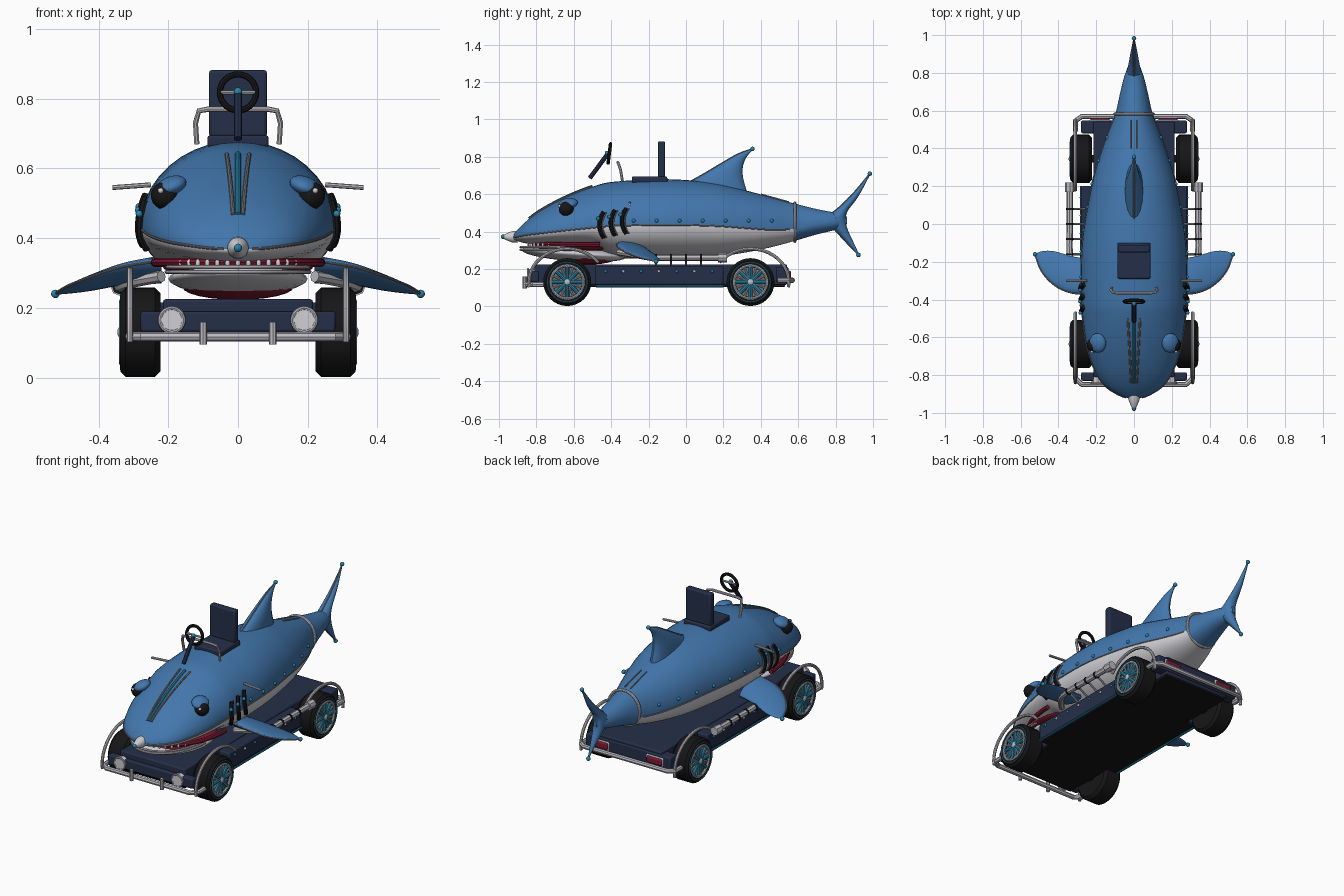
import bpy, bmesh, math
from mathutils import Vector
from math import sin, cos, pi

if "Cube" in bpy.data.objects:
    bpy.data.objects.remove(bpy.data.objects["Cube"])


def material(name, *rgb):
    m = bpy.data.materials.new(name)
    m.use_nodes = True
    m.diffuse_color = (*rgb, 1)
    m.node_tree.nodes["Principled BSDF"].inputs["Base Color"].default_value = (*rgb, 1)
    return m


BLUE = material("ocean blue", .055, .185, .42)
PALE = material("belly grey", .62, .62, .66)
CHROME = material("chrome grey", .5, .5, .54)
TRIM = material("trim grey", .2, .2, .21)
NAVY = material("navy", .018, .028, .065)
BLACK = material("black", .008, .008, .009)
CYAN = material("cyan", .02, .24, .4)
RED = material("dark red", .2, .01, .03)


def finish(name, *mats):
    ob = bpy.context.object
    ob.name = name
    ob.data.materials.clear()
    for m in mats:
        ob.data.materials.append(m)
    bpy.ops.object.shade_smooth_by_angle(angle=math.radians(40))
    return ob


def activate(ob):
    bpy.context.collection.objects.link(ob)
    bpy.ops.object.select_all(action='DESELECT')
    ob.select_set(True)
    bpy.context.view_layer.objects.active = ob


def resample(rows, steps):
    """Smooth interpolation through rows of numbers."""
    out = []
    for i in range(len(rows) - 1):
        a, b, c, d = (rows[min(max(i + k, 0), len(rows) - 1)] for k in (-1, 0, 1, 2))
        for s in range(steps):
            t = s / steps
            out.append([q + t / 2 * (r - p + t * (2*p - 5*q + 4*r - u + t * (3*(q - r) + u - p)))
                        for p, q, r, u in zip(a, b, c, d)])
    return out + [list(rows[-1])]


def loft(name, rings, *mats, rule=None):
    bm = bmesh.new()
    vs = [[bm.verts.new(p) for p in ring] for ring in rings]
    n = len(vs[0])
    for a, b in zip(vs, vs[1:]):
        for i in range(n):
            bm.faces.new((a[i], a[(i + 1) % n], b[(i + 1) % n], b[i])).material_index = rule(a[i].co, i) if rule else 0
    bm.faces.new(vs[0])
    bm.faces.new(vs[-1])
    bmesh.ops.recalc_face_normals(bm, faces=bm.faces)
    me = bpy.data.meshes.new(name)
    bm.to_mesh(me)
    bm.free()
    activate(bpy.data.objects.new(name, me))
    idx = [p.material_index for p in me.polygons]
    ob = finish(name, *mats)
    me.polygons.foreach_set("material_index", idx)
    return ob


def tube(name, pts, r, mat, smooth=0):
    pts = resample(pts, smooth) if smooth else pts
    cu = bpy.data.curves.new(name, 'CURVE')
    cu.dimensions, cu.bevel_depth, cu.bevel_resolution, cu.use_fill_caps = '3D', r, 2, True
    sp = cu.splines.new('POLY')
    sp.points.add(len(pts) - 1)
    for p, co in zip(sp.points, pts):
        p.co = (*co, 1)
    activate(bpy.data.objects.new(name, cu))
    bpy.ops.object.convert(target='MESH')
    return finish(name, mat)


def ball(name, loc, size, mat, rot=(0, 0, 0)):
    bpy.ops.mesh.primitive_uv_sphere_add(segments=20, ring_count=12, radius=1, location=loc, rotation=rot)
    bpy.context.object.scale = size if isinstance(size, tuple) else (size,) * 3
    return finish(name, mat)


def box(name, lo, hi, mat, bevel=.008):
    bpy.ops.mesh.primitive_cube_add(size=1, location=[(a + b) / 2 for a, b in zip(lo, hi)])
    ob = bpy.context.object
    ob.scale = [b - a for a, b in zip(lo, hi)]
    bpy.ops.object.transform_apply(location=False, rotation=False)
    mod = ob.modifiers.new("bevel", 'BEVEL')
    mod.width, mod.segments = bevel, 2
    return finish(name, mat)


def ring(name, loc, r, thick, mat, rot):
    bpy.ops.mesh.primitive_torus_add(location=loc, rotation=rot, major_radius=r, minor_radius=thick,
                                     major_segments=32, minor_segments=8)
    return finish(name, mat)


# Body: stations of y, half width, top, colour line, bottom
BODY = resample([(-.925, .01, .38, .37, .362), (-.91, .07, .40, .37, .352), (-.86, .15, .45, .38, .338),
                 (-.78, .205, .51, .39, .33), (-.65, .25, .58, .405, .325), (-.5, .272, .64, .42, .31),
                 (-.38, .28, .667, .43, .262), (-.1, .275, .68, .435, .255), (.15, .235, .66, .43, .265),
                 (.3, .2, .625, .42, .285), (.45, .15, .585, .41, .315), (.58, .1, .55, .415, .35),
                 (.7, .072, .52, .44, .385), (.8, .045, .5, .45, .41), (.86, .01, .48, .45, .44)], 5)


def skin(row, a, out=0):
    y, w, top, mid, bot = row
    h = top - mid if sin(a) > 0 else mid - bot
    return Vector(((w + out) * cos(a), y, mid + (h + out) * sin(a)))


def station(y):
    for a, b in zip(BODY, BODY[1:]):
        if a[0] <= y <= b[0]:
            t = (y - a[0]) / (b[0] - a[0])
            return [p + (q - p) * t for p, q in zip(a, b)]


def skin_at(y, z, out=0):
    row = station(y)
    h = row[2] - row[3] if z > row[3] else row[3] - row[4]
    return skin(row, math.asin(max(-1, min(1, (z - row[3]) / h))), out)


def mirror(p, s):
    return Vector((p[0] * s, p[1], p[2]))


N = 40
loft("body", [[skin(r, 2 * pi * i / N) for i in range(N)] for r in BODY], BLUE, PALE,
     rule=lambda co, i: int(i >= N // 2 and co.y < .575))
loft("nose_cone", [[(r * cos(pi * i / 8), y, .372 + r * sin(pi * i / 8)) for i in range(16)]
                   for y, r in ((-.9, .032), (-.93, .03), (-.96, .018), (-.975, .01))], PALE)
ball("nose_tip", (0, -.978, .372), .012, CYAN)
tail_band = ring("tail_band", (0, .582, .45), .103, .008, PALE, (pi / 2, 0, 0))

# Fins: lens sections running from root to tip
def fin(name, sections, normal):
    rows, rings = resample(sections, 6), []
    for r in rows:
        lead, trail = Vector(r[:3]), Vector(r[3:6])
        rings.append([lead.lerp(trail, (1 - cos(pi * i / 8)) / 2) + Vector(normal) * r[6] * sin(pi * i / 8)
                      for i in range(16)])
    loft(name, rings, BLUE)
    tube(name + "_edge", [r[:3] for r in rows], .004, TRIM)
    ball(name + "_tip", rows[-1][:3], .012, CYAN)


fin("dorsal_fin", [(0, .0, .655, 0, .33, .6, .05), (0, .09, .705, 0, .305, .69, .042),
                   (0, .2, .77, 0, .305, .75, .028), (0, .28, .815, 0, .325, .8, .015),
                   (0, .355, .842, 0, .36, .84, .003)], (1, 0, 0))
fin("upper_tail", [(0, .74, .47, 0, .85, .45, .042), (0, .82, .53, 0, .865, .51, .03),
                   (0, .9, .61, 0, .92, .585, .018), (0, .983, .71, 0, .985, .705, .003)], (1, 0, 0))
fin("lower_tail", [(0, .75, .46, 0, .855, .49, .04), (0, .8, .405, 0, .86, .425, .03),
                   (0, .86, .34, 0, .89, .355, .016), (0, .922, .275, 0, .925, .28, .003)], (1, 0, 0))
for s, side in ((1, "left"), (-1, "right")):
    fin(side + "_pectoral_fin",
        [(s * .22, -.37, .335, s * .22, -.19, .285, .032), (s * .33, -.365, .318, s * .33, -.17, .275, .024),
         (s * .42, -.325, .29, s * .42, -.145, .255, .016), (s * .49, -.25, .262, s * .48, -.143, .245, .009),
         (s * .524, -.16, .24, s * .522, -.157, .24, .003)], (0, 0, 1))

# Mouth
def half_oval(w, y0, depth, z0, z1):
    return [(w * cos(t), y0 - depth * sin(t), z0 + (z1 - z0) * sin(t)) for t in (pi * i / 24 for i in range(25))]


ball("lower_jaw", (0, -.6, .283), (.2, .28, .042), PALE, (-.07, 0, 0))
ball("throat", (0, -.53, .26), (.16, .16, .037), RED)
ball("mouth_lining", (0, -.59, .315), (.215, .25, .025), RED)
tube("upper_gum", half_oval(.238, -.46, .36, .33, .33), .013, RED)
for z in (.303, .317):
    tube("tooth_rail", half_oval(.205, -.6, .285, z, z), .006, PALE)
for x, y, z in half_oval(.23, -.47, .37, .328, .328)[3:22]:
    ball("tooth", (x, y, z), (.007, .007, .012), PALE)

# Spine strips following the back
for name, x0, x1, r, mat in (("spine_strip", 0, 0, .008, CYAN), ("spine_trim", .014, .032, .006, TRIM),
                             ("spine_trim", -.014, -.032, .006, TRIM)):
    path = []
    for i in range(13):
        t = i / 12
        row = station(-.84 + .34 * t)
        path.append(skin(row, math.acos((x0 + (x1 - x0) * t) / row[1]), .002))
    tube(name, path, r, mat)
for x in (-.018, .018):
    tube("rear_spine_trim", [skin(r, math.acos(x / r[1]), .002) for r in map(station, (.4, .45, .5, .55))], .004, TRIM)

for s in (1, -1):
    # Eyes, lids, gills, rivets and colour-line trim
    ball("eye", (s * .21, -.64, .522), .04, BLACK)
    ball("eye_glint", (s * .222, -.676, .536), .008, PALE)
    ball("eyelid", (s * .192, -.63, .55), (.046, .052, .026), BLUE, (.15, s * .35, 0))
    for k in range(3):
        y = -.44 + .06 * k
        line = [mirror(skin_at(y + .022 * (1 - (i / 4 - 1) ** 2) * -1, .37 + .0165 * i + .01 * k, .004), s)
                for i in range(9)]
        tube("gill", line, .012, BLACK)
        tube("gill_trim", [p + Vector((0, .014, 0)) for p in line], .004, TRIM)
        ball("gill_bolt", line[-3] + Vector((s * .008, -.014, 0)), .01, CYAN)
    for i in range(7):
        ball("body_rivet", mirror(skin_at(-.28 + .123 * i, .458), s), .01, CYAN)
    tube("side_trim", [mirror(skin(r, 0), s) for r in BODY if -.92 < r[0] < .58], .004, TRIM)
    tube("side_handle", [(s * .25, -.3, .565 - .012), (s * .36, -.3, .545)][::1], .007, CHROME)

    # Exhaust pipe with bands
    tube("exhaust_pipe", [(s * .22, -.36, .29), (s * .3, -.27, .275), (s * .338, -.18, .262),
                          (s * .34, 0, .26), (s * .34, .2, .26)], .017, CHROME, 5)
    tube("exhaust_flare", [(s * .34, .17, .26), (s * .34, .22, .26)], .025, CHROME)
    for y in (-.16, -.08, 0, .08):
        tube("exhaust_band", [(s * .34, y - .005, .26), (s * .34, y + .005, .26)], .021, BLACK)
        tube("exhaust_bracket", [(s * .26, y, .21), (s * .34, y, .26)], .006, CHROME)

    # Wheels and fender hoops
    for yc, d, end in ((-.635, -1, "front"), (.345, 1, "rear")):
        x = s * .28
        loft(end + "_tyre", [[(x + s * o, yc + r * cos(pi * i / 16), .13 + r * sin(pi * i / 16)) for i in range(32)]
                             for o, r in ((-.057, .08), (-.057, .112), (-.042, .128), (.042, .128),
                                          (.057, .114), (.057, .09), (.042, .086))], BLACK)
        tube("wheel_dish", [(x, yc, .13), (x + s * .044, yc, .13)], .084, TRIM)
        ring("wheel_rim", (x + s * .054, yc, .13), .088, .008, CHROME, (0, pi / 2, 0))
        ring("tyre_stripe", (x + s * .056, yc, .13), .106, .003, CYAN, (0, pi / 2, 0))
        for i in range(8):
            a = pi * i / 4
            tube("spoke", [(x + s * .05, yc + q * cos(a), .13 + q * sin(a)) for q in (.01, .086)], .011, CYAN)
            b = a + pi / 8
            tube("thin_spoke", [(x + s * .05, yc + q * cos(b), .13 + q * sin(b)) for q in (.01, .086)], .005, CHROME)
        ball("wheel_hub", (x + s * .052, yc, .13), (.014, .02, .02), CHROME)
        tube(end + "_fender", [(s * .31, yc + d * .205 * cos(t), .13 + .178 * sin(t))
                               for t in (pi * (i - 1) / 20 for i in range(18))], .009, CHROME)
        box(end + "_axle", (min(0, x), yc - .02, .11), (max(0, x), yc + .02, .15), BLACK)

    # Lights, overriders and chassis rivets
    tube("headlight", [(s * .19, -.8, .165), (s * .19, -.848, .165)], .034, PALE)
    ring("headlight_rim", (s * .19, -.845, .165), .034, .006, CHROME, (pi / 2, 0, 0))
    box("tail_light", (s * .18 - .05, .545, .15), (s * .18 + .05, .562, .19), RED)
    box("tail_light_frame", (s * .18 - .057, .54, .143), (s * .18 + .057, .553, .197), CHROME)
    tube("overrider", [(s * .1, -.862, .095), (s * .1, -.862, .16)], .011, CHROME)
    for i in range(7):
        ball("chassis_rivet", (s * .28, -.43 + .095 * i, .187), .008, (CYAN, CHROME)[i % 2])
    tube("chassis_piping", [(s * .28, -.48, .108), (s * .28, .2, .108)], .006, CYAN)

# Chassis and bumpers
box("chassis", (-.215, -.81, .115), (.215, .54, .225), NAVY)
box("side_platform", (-.28, -.485, .115), (.28, .2, .215), NAVY)
box("front_block", (-.28, -.83, .13), (.28, -.785, .19), NAVY)
box("rear_block", (-.28, .48, .13), (.28, .548, .21), NAVY)
box("underpan", (-.27, -.48, .104), (.27, .2, .12), BLACK, .003)
box("long_underpan", (-.21, -.8, .105), (.21, .53, .12), BLACK, .003)
for end, y, back, z in (("front", -.85, -.74, .117), ("rear", .57, .49, .14)):
    side = [(.31, back, z), (.31, y + (back - y) * .3, z), (.275, y, z)]
    tube(end + "_bumper", side + [mirror(p, -1) for p in reversed(side)], .014, CHROME)

# Driver's seat, steering and grab bar
box("seat_base", (-.088, -.29, .66), (.088, -.1, .695), NAVY)
box("seat_back", (-.083, -.15, .69), (.083, -.112, .882), NAVY)
tube("steering_column", [(0, -.515, .685), (0, -.415, .82)], .012, NAVY)
ring("steering_wheel", (0, -.41, .818), .052, .009, BLACK, (pi / 2 - .12, 0, 0))
tube("wheel_crossbar", [(-.05, -.412, .818), (.05, -.412, .818)], .006, CHROME)
ball("horn_button", (0, -.422, .82), .012, CYAN)
grip = [(.118, -.34, .67), (.122, -.35, .73), (.112, -.362, .765), (.085, -.365, .77)]
tube("grab_bar", grip + [mirror(p, -1) for p in reversed(grip)], .008, CHROME)
